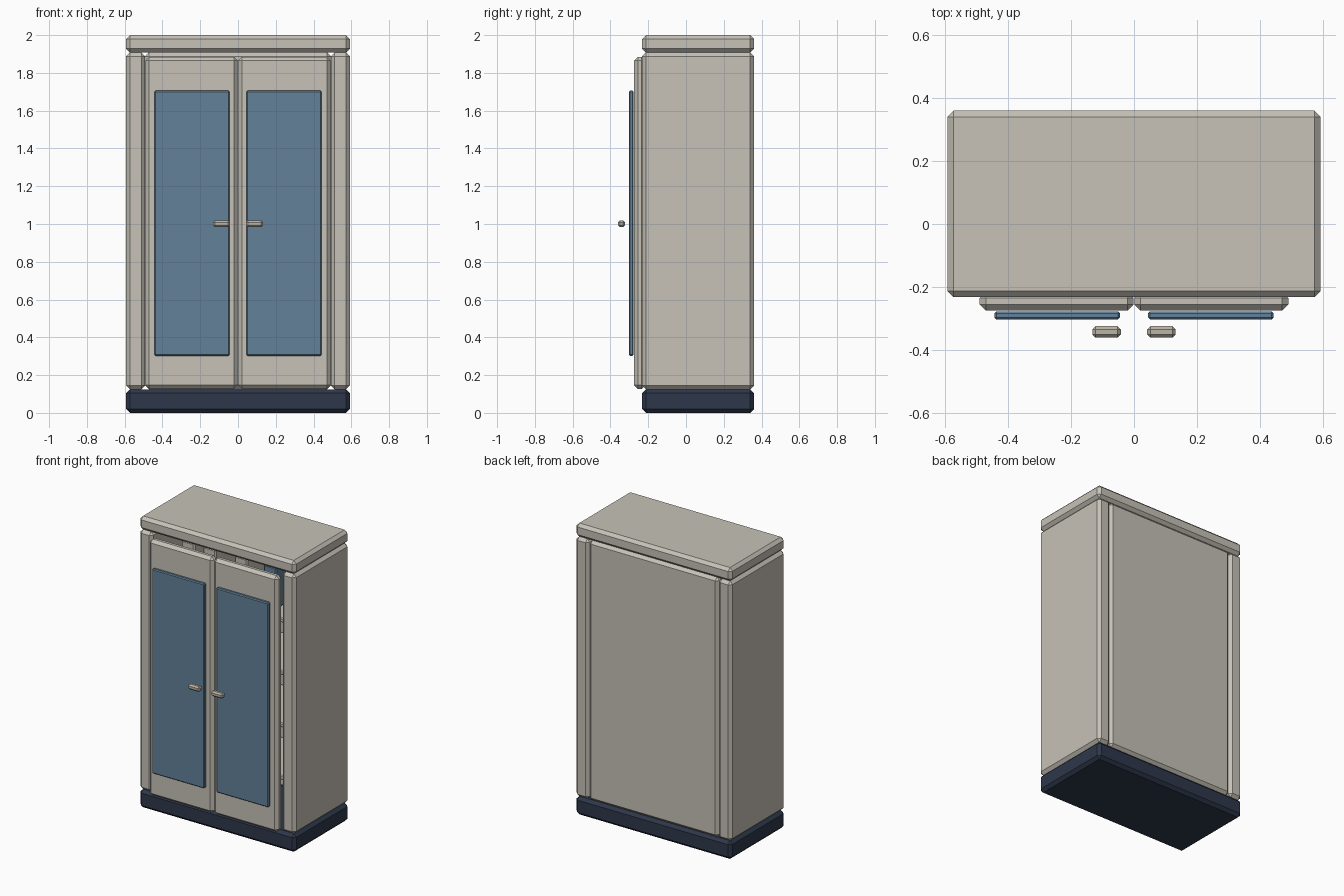
import bpy

if "Cube" in bpy.data.objects:
    bpy.data.objects.remove(bpy.data.objects["Cube"])


def material(name, rgb):
    m = bpy.data.materials.new(name)
    m.diffuse_color = (*rgb, 1)
    m.use_nodes = True
    m.node_tree.nodes["Principled BSDF"].inputs["Base Color"].default_value = m.diffuse_color
    return m


GREY = material("warm_grey", (0.57, 0.54, 0.48))
BLUE = material("panel_blue", (0.125, 0.22, 0.32))
NAVY = material("dark_navy", (0.027, 0.038, 0.069))
BEIGE = material("handle_beige", (0.50, 0.46, 0.38))


def box(name, x, y, z, mat, bevel=0.02):
    """Chamfered box from its (min, max) extents on each axis."""
    bpy.ops.mesh.primitive_cube_add(
        size=1, location=[(a + b) / 2 for a, b in (x, y, z)])
    o = bpy.context.object
    o.name = name
    o.scale = [b - a for a, b in (x, y, z)]
    bpy.ops.object.transform_apply(location=False, rotation=False, scale=True)
    o.data.materials.append(mat)
    if bevel:
        mod = o.modifiers.new("chamfer", 'BEVEL')
        mod.width = bevel
        mod.segments = 1
    return o


def pair(name, x, y, z, mat, bevel=0.02):
    """Matching left and right boxes."""
    box(name + "_right", x, y, z, mat, bevel)
    box(name + "_left", (-x[1], -x[0]), y, z, mat, bevel)


# Carcass
box("plinth", (-0.592, 0.592), (-0.232, 0.36), (0, 0.125), NAVY)
box("top_cap", (-0.592, 0.592), (-0.232, 0.36), (1.908, 2.0), GREY)
pair("side_panel", (0.492, 0.592), (-0.232, 0.36), (0.125, 1.908), GREY)
box("back_panel", (-0.492, 0.492), (0.30, 0.358), (0.125, 1.908), GREY)

# Doors with inset-coloured panels and handles
pair("door", (0.001, 0.49), (-0.275, -0.215), (0.127, 1.885), GREY)
pair("door_panel", (0.045, 0.442), (-0.303, -0.277), (0.302, 1.706), BLUE, 0.006)
pair("handle", (0.042, 0.132), (-0.36, -0.324), (0.983, 1.019), BEIGE, 0.01)

# Shelves and stored boxes inside
for i in range(4):
    z = 0.45 + 0.36 * i
    box(f"shelf_{i + 1}", (-0.48, 0.48), (-0.18, 0.29), (z, z + 0.03), GREY, 0.006)
for i, x in enumerate((-0.31, -0.15, 0.09, 0.31)):
    box(f"stored_box_{i + 1}", (x - 0.05, x + 0.05), (-0.1, 0.2), (1.56, 1.85),
        BLUE if i == 3 else GREY, 0.01)
